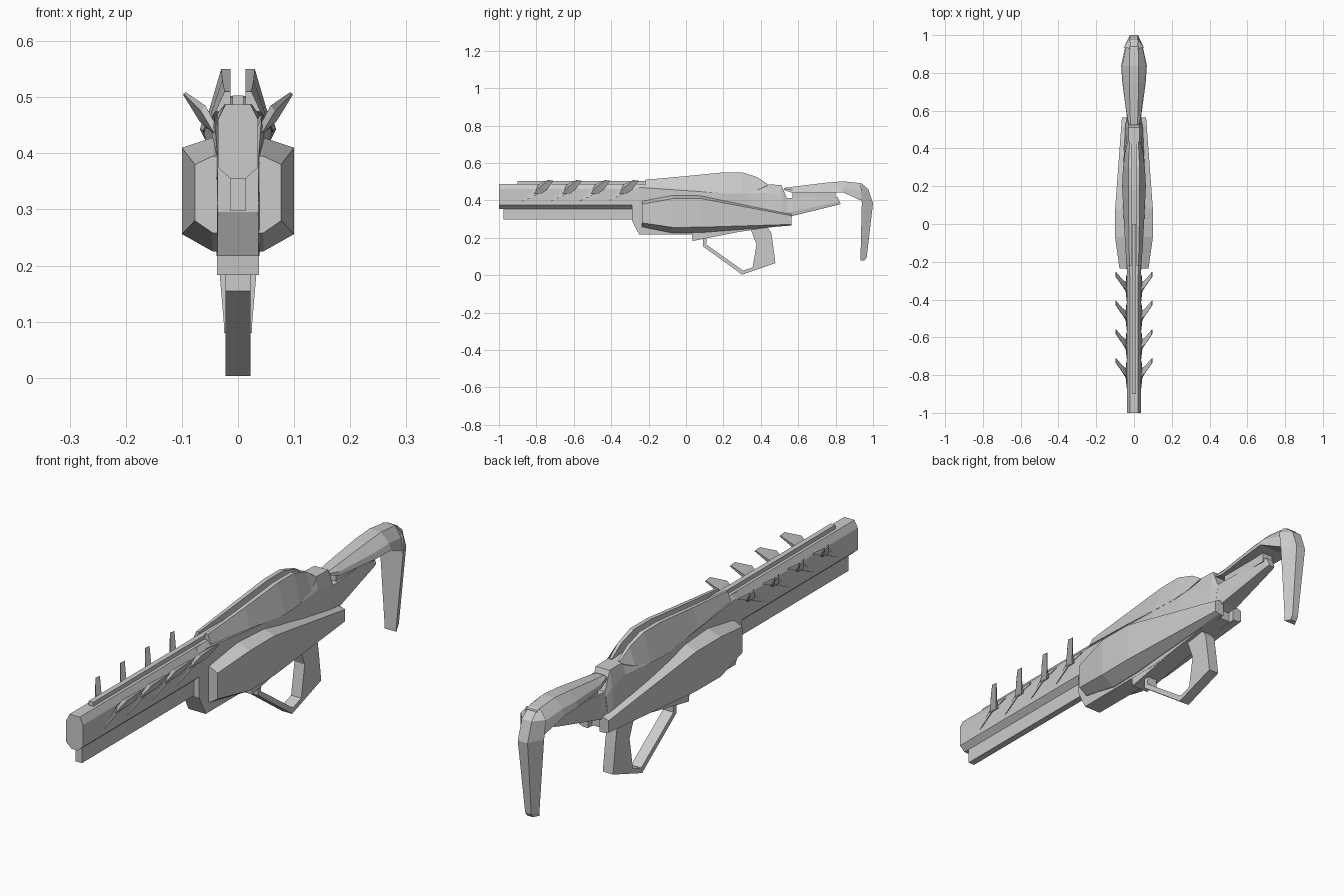
import bpy, bmesh


def build(name, rings, mirror=False):
    """Skin a list of closed rings (equal point counts) and cap both ends."""
    bm = bmesh.new()
    loops = [[bm.verts.new(p) for p in r] for r in rings]
    n = len(loops[0])
    for a, b in zip(loops, loops[1:]):
        for i in range(n):
            j = (i + 1) % n
            bm.faces.new((a[i], a[j], b[j], b[i]))
    bm.faces.new(loops[0])
    bm.faces.new(loops[-1][::-1])
    bmesh.ops.recalc_face_normals(bm, faces=bm.faces)
    me = bpy.data.meshes.new(name)
    bm.to_mesh(me)
    bm.free()
    ob = bpy.data.objects.new(name, me)
    bpy.context.collection.objects.link(ob)
    if mirror:
        ob.modifiers.new("Mirror", 'MIRROR')
    return ob


def prism(name, profile, w):
    """Side profile (y, z) extruded symmetrically to half width w."""
    return build(name, [[(s * w, y, z) for y, z in profile] for s in (-1, 1)])


def loft(name, sections):
    """Symmetric half sections (x, z) placed along y."""
    return build(name, [[(x, y, z) for x, z in h] + [(-x, y, z) for x, z in h[::-1]]
                        for y, h in sections])


# Barrel: chamfered upper bar, narrow lower bar, sight rail
bar = [(.0135, .355), (.036, .375), (.036, .46), (.022, .487)]
loft("upper_barrel", [(-1, bar), (0, bar)])
prism("lower_barrel", [(-.975, .297), (-.2, .297), (-.2, .37), (-.975, .37)], .0135)
prism("top_rail", [(-.9, .48), (.0, .48), (.0, .503), (-.9, .503)], .01)

# Central receiver
loft("receiver", [
    (-.29, [(.036, .295), (.037, .31), (.036, .46), (.024, .485)]),
    (-.25, [(.037, .217), (.038, .38), (.037, .47), (.024, .487)]),
    (.18, [(.038, .217), (.055, .38), (.06, .44), (.02, .50)]),
    (.34, [(.038, .24), (.055, .36), (.053, .44), (.025, .49)]),
    (.43, [(.038, .253), (.052, .33), (.042, .44), (.03, .485)]),
    (.51, [(.037, .264), (.048, .32), (.04, .42), (.03, .483)]),
    (.54, [(.036, .268), (.045, .31), (.035, .39), (.03, .41)])])

# Twin fairings on top with a groove between them
fairing = [(-.22, .51, .024, .04, .475), (.0, .53, .028, .053, .457),
           (.2, .55, .03, .063, .438), (.3, .55, .03, .058, .438),
           (.38, .525, .026, .046, .455), (.435, .488, .022, .035, .48)]
build("top_fairing", [[(.013, y, .47), (.013, y, t), (tx, y, t), (bx, y, bz)]
                      for y, t, tx, bx, bz in fairing], True)

# Side pods
pod = [(-.235, .077, .28, .38, .258, .395), (-.07, .1, .256, .41, .225, .428),
       (.08, .1, .257, .41, .228, .428), (.565, .064, .272, .318, .266, .325)]
build("side_pod", [[(.025, y, c), (.045, y, c), (x, y, a), (x, y, b), (.045, y, d), (.025, y, d)]
                   for y, x, a, b, c, d in pod], True)

# Grip, trigger guard and their mount
prism("grip_mount", [(.03, .23), (.035, .183), (.35, .245), (.35, .27)], .037)
prism("grip", [(.34, .26), (.35, .235), (.377, .165), (.355, .035), (.478, .065),
               (.465, .165), (.455, .23), (.425, .27)], .022)
prism("trigger_guard", [(.09, .21), (.09, .155), (.30, .003), (.478, .065), (.47, .08),
                        (.305, .025), (.108, .165), (.11, .21)], .022)

# Stock: lower strut, spacer, cheek rest and shoulder hook
loft("stock_strut", [(.50, [(.036, .29), (.045, .33), (.032, .412)]),
                     (.57, [(.034, .317), (.038, .34), (.03, .413)]),
                     (.81, [(.016, .376), (.018, .39), (.016, .418)]),
                     (.825, [(.013, .38), (.014, .383), (.013, .386)])])
prism("stock_spacer", [(.57, .40), (.80, .405), (.80, .45), (.57, .45)], .022)
loft("cheek_rest", [(.525, [(.03, .455), (.028, .463), (.018, .467)]),
                    (.57, [(.038, .44), (.036, .455), (.02, .473)]),
                    (.75, [(.062, .44), (.055, .462), (.025, .495)]),
                    (.84, [(.068, .443), (.06, .468), (.025, .502)]),
                    (.93, [(.048, .402), (.045, .45), (.022, .493)]),
                    (.945, [(.045, .40), (.043, .45), (.022, .487)])])
hook = [(.08, .025, .933, .013, .955), (.095, .025, .933, .013, .966),
        (.385, .05, .94, .021, 1.0), (.46, .054, .935, .021, .975),
        (.49, .03, .93, .018, .94)]
build("shoulder_hook", [[(x, y, z), (bx, by, z), (-bx, by, z), (-x, y, z)]
                        for z, x, y, bx, by in hook])

# Four kinked fins down each side of the barrel
for i in range(4):
    d = i * .152
    build(f"fin_blade_{i + 1}", [
        [(.034, -.878 + d, .394), (.037, -.88 + d, .394), (.037, -.875 + d, .398)],
        [(.034, -.80 + d, .445), (.047, -.79 + d, .435), (.042, -.80 + d, .465)],
        [(.036, -.725 + d, .463), (.04, -.722 + d, .463), (.038, -.725 + d, .468)]], True)
    build(f"fin_spike_{i + 1}", [
        [(.034, -.81 + d, .44), (.042, -.815 + d, .435), (.044, -.775 + d, .435), (.036, -.77 + d, .44)],
        [(.058, -.79 + d, .485), (.066, -.78 + d, .475), (.068, -.745 + d, .456), (.06, -.75 + d, .462)],
        [(.093, -.738 + d, .509), (.097, -.735 + d, .506), (.097, -.71 + d, .503), (.094, -.711 + d, .506)]], True)
